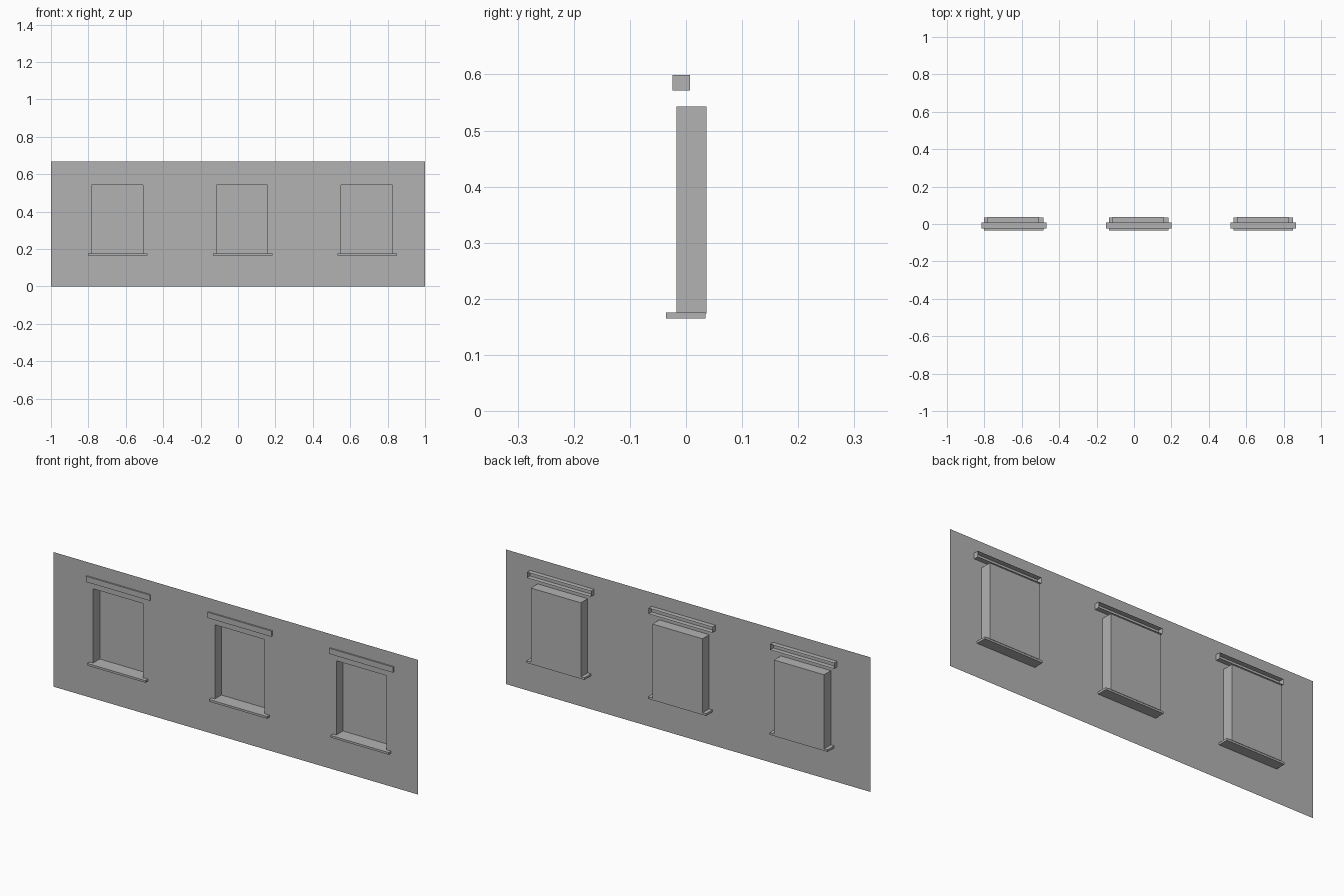
import bpy, bmesh

if "Cube" in bpy.data.objects:
    bpy.data.objects.remove(bpy.data.objects["Cube"])

grey = bpy.data.materials.new("plain_grey")
grey.use_nodes = True
grey.diffuse_color = (0.45, 0.45, 0.45, 1)
grey.node_tree.nodes["Principled BSDF"].inputs["Base Color"].default_value = (0.45, 0.45, 0.45, 1)

WALL_Y, PANE_Y = -0.017, 0.0365
WALL_TOP = 0.667
HALF, BOTTOM, TOP = 0.137, 0.174, 0.543
BAYS = [(i - 1) * 2 / 3 for i in range(3)]


def finish(name, bm):
    mesh = bpy.data.meshes.new(name)
    bm.to_mesh(mesh)
    bm.free()
    mesh.materials.append(grey)
    obj = bpy.data.objects.new(name, mesh)
    bpy.context.collection.objects.link(obj)
    return obj


def box(name, x, y, z, open_back=False):
    bm = bmesh.new()
    bmesh.ops.create_cube(bm, size=1)
    for v in bm.verts:
        v.co = [lo if c < 0 else hi for c, (lo, hi) in zip(v.co, (x, y, z))]
    if open_back:
        back = [f for f in bm.faces if f.normal.y > 0.9]
        bmesh.ops.delete(bm, geom=back, context="FACES_ONLY")
    return finish(name, bm)


# Thin wall sheet with the window cells pushed back into recesses
bm = bmesh.new()
xs = [-1] + [b + 0.0215 + s * HALF for b in BAYS for s in (-1, 1)] + [1]
zs = [0, BOTTOM, TOP, WALL_TOP]
grid = [[bm.verts.new((x, WALL_Y, z)) for z in zs] for x in xs]
windows = []
for i in range(len(xs) - 1):
    for k in range(len(zs) - 1):
        face = bm.faces.new((grid[i][k], grid[i + 1][k], grid[i + 1][k + 1], grid[i][k + 1]))
        if i % 2 and k == 1:
            windows.append(face)
recess = bmesh.ops.extrude_face_region(bm, geom=windows)
bmesh.ops.translate(bm, vec=(0, PANE_Y - WALL_Y, 0),
                    verts=[g for g in recess["geom"] if isinstance(g, bmesh.types.BMVert)])
bmesh.ops.delete(bm, geom=[f for f in windows if f.is_valid], context="FACES_ONLY")
bmesh.ops.recalc_face_normals(bm, faces=bm.faces)
bm.normal_update()
if max(bm.faces, key=lambda f: f.calc_area()).normal.y > 0:
    bmesh.ops.reverse_faces(bm, faces=bm.faces)
finish("wall", bm)

# Sill and hollow-backed lintel for each window
for side, bay in zip(("right", "middle", "left"), BAYS):
    cx = bay + 0.025
    box(side + "_sill", (cx - 0.159, cx + 0.159), (-0.036, 0.0345), (0.165, 0.1755))
    box(side + "_lintel", (cx - 0.175, cx + 0.175), (-0.0245, 0.0075), (0.571, 0.599), open_back=True)
